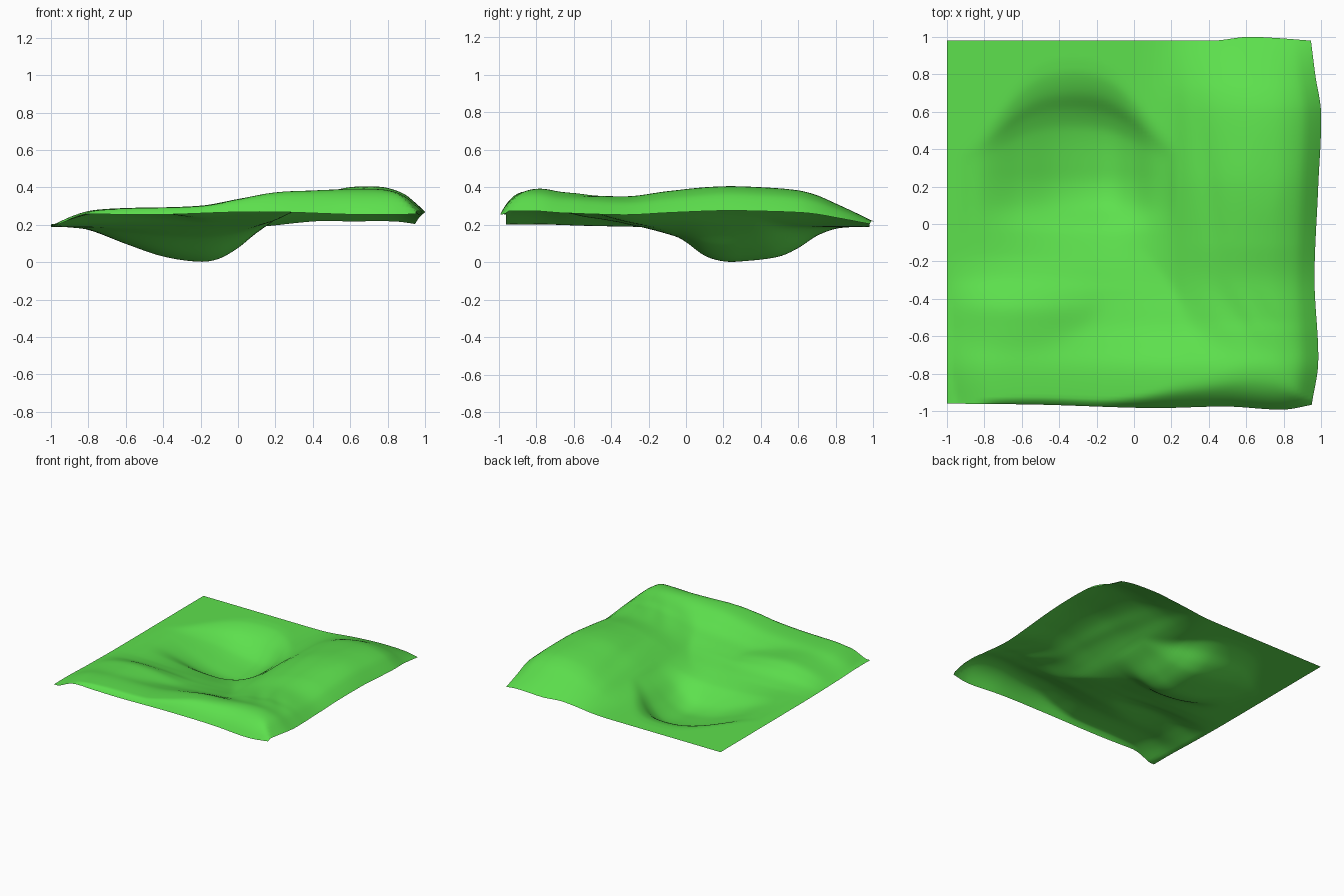
import bpy, bmesh
from math import exp, sin

old = bpy.data.objects.get("Cube")
if old:
    bpy.data.objects.remove(old, do_unlink=True)

BASE = 0.188
STEPS = 96


def curve(*pts):
    """Smooth cubic through (position, value) points, held flat past the ends."""
    n = len(pts)
    slopes = []
    for i in range(n):
        a, b = pts[max(i - 1, 0)], pts[min(i + 1, n - 1)]
        slopes.append((b[1] - a[1]) / (b[0] - a[0]))

    def f(t):
        if t <= pts[0][0]:
            return pts[0][1]
        for i in range(n - 1):
            (a, p), (b, q) = pts[i], pts[i + 1]
            if t <= b:
                h = b - a
                s = (t - a) / h
                return ((1 + 2 * s) * (1 - s) ** 2 * p + s * (1 - s) ** 2 * h * slopes[i]
                        + s * s * (3 - 2 * s) * q + s * s * (s - 1) * h * slopes[i + 1])
        return pts[-1][1]
    return f


def merge(*rises, power=7):
    """Rounded union of rises that stays at zero where all are zero."""
    return sum(max(r, 0) ** power for r in rises) ** (1 / power)


def soft_min(a, b, k=0.02):
    return min(a, b) - max(k - abs(a - b), 0) ** 2 / (4 * k)


def bump(x, y, cx, cy, rx, ry):
    return exp(-((x - cx) / rx) ** 2 - ((y - cy) / ry) ** 2)


# Outline of the sheet
right_edge = curve((-0.98, 0.95), (-0.75, 0.985), (-0.3, 0.965), (0.2, 0.985), (0.6, 1), (0.8, 0.97), (1, 0.945))
front_edge = curve((-1, -0.96), (-0.5, -0.966), (0.1, -0.984), (0.5, -0.976), (0.8, -0.992), (0.96, -0.965))
back_edge = curve((0.35, 0.98), (0.45, 0.982), (0.6, 1), (0.75, 0.995), (0.95, 0.98))

# East hill: cross-section and height along its length
hill_across = curve((0, 0), (0.1, 0.01), (0.2, 0.045), (0.3, 0.105), (0.4, 0.155), (0.5, 0.19),
                    (0.6, 0.212), (0.7, 0.22), (0.8, 0.211), (0.9, 0.176), (0.96, 0.127), (1, 0.088))
hill_along = curve((-0.9, 0.82), (-0.6, 0.83), (-0.5, 0.79), (-0.3, 0.75), (-0.1, 0.87), (0.2, 1),
                   (0.4, 0.97), (0.6, 0.89), (0.7, 0.77), (0.8, 0.57), (0.9, 0.36), (1, 0.14))

# Front ridge: crest height and cross-section
crest = curve((-1, 0.015), (-0.9, 0.06), (-0.8, 0.088), (-0.6, 0.1), (-0.2, 0.115), (0, 0.15),
              (0.2, 0.185), (0.4, 0.195), (0.7, 0.198), (0.8, 0.19), (0.9, 0.16), (1, 0.08))
ridge_across = curve((-1, 0.95), (-0.85, 1), (-0.75, 0.95), (-0.65, 0.73), (-0.55, 0.49), (-0.45, 0.34),
                     (-0.35, 0.2), (-0.25, 0.09), (-0.15, 0.02), (-0.05, 0))

# Terrace behind the west end of the ridge
terrace_x = curve((-1, 0), (-0.9, 0.04), (-0.8, 0.07), (-0.65, 0.092), (-0.5, 0.088), (-0.3, 0.06),
                  (-0.1, 0.025), (0.1, 0))
terrace_y = curve((-0.9, 0.8), (-0.7, 0.9), (-0.55, 0.96), (-0.45, 0.93), (-0.37, 0.65), (-0.28, 0.25), (-0.16, 0))

# Hollow: depth profile each way
pit_x = curve((-0.92, 0), (-0.8, 0.08), (-0.6, 0.48), (-0.4, 0.84), (-0.2, 0.99), (-0.1, 0.9),
              (0, 0.6), (0.1, 0.22), (0.22, 0))
pit_y = curve((-0.35, 0), (-0.2, 0.08), (-0.05, 0.28), (0, 0.43), (0.1, 0.82), (0.2, 0.98), (0.3, 0.98),
              (0.5, 0.85), (0.6, 0.62), (0.7, 0.26), (0.8, 0.05), (0.88, 0))


def height(x, y):
    t = x / right_edge(y)
    z = BASE + merge(hill_across(t) * hill_along(y), crest(t) * ridge_across(y),
                     terrace_x(x) * terrace_y(y))
    # rounded rear wall of the hollow
    py = y if y < 0.25 else 0.25 + (y - 0.25) * (1 + 1.5 * (x + 0.33) ** 2 + 20 * (x + 0.33) ** 4)
    z -= BASE * pit_x(x) * pit_y(py)
    # small folds
    z -= 0.008 * bump(x, y, 0.42 - 0.1 * y, 0.2, 0.06, 0.4)
    z -= 0.012 * bump(x + 0.5 * y, y, 0.3, -0.5, 0.07, 0.15)
    z -= 0.008 * bump(x + 0.6 * y, y, 0.42, -0.52, 0.06, 0.12)
    # rounded drop to the front rim
    front = 0.262 + 0.008 * sin(5 * x + 1) + 0.16 * (1 - exp((front_edge(x) - y) / 0.085))
    return soft_min(z, front)


# Terrain sheet
bm = bmesh.new()
grid = []
for j in range(STEPS + 1):
    v = j / STEPS
    row = []
    for i in range(STEPS + 1):
        u = i / STEPS
        x = -1 + u * (1 + right_edge(-0.98 + 1.97 * v))
        y = front_edge(x) * (1 - v) + back_edge(x) * v
        row.append(bm.verts.new((x, y, height(x, y))))
    grid.append(row)
for low, high in zip(grid, grid[1:]):
    for i in range(STEPS):
        bm.faces.new((low[i], low[i + 1], high[i + 1], high[i]))
mesh = bpy.data.meshes.new("terrain")
bm.to_mesh(mesh)
bm.free()
mesh.shade_smooth()
terrain = bpy.data.objects.new("terrain", mesh)
bpy.context.collection.objects.link(terrain)

# Grass colour
green = (0.11, 0.75, 0.075, 1)
grass = bpy.data.materials.new("grass green")
grass.use_nodes = True
grass.diffuse_color = green
grass.node_tree.nodes["Principled BSDF"].inputs["Base Color"].default_value = green
mesh.materials.append(grass)
